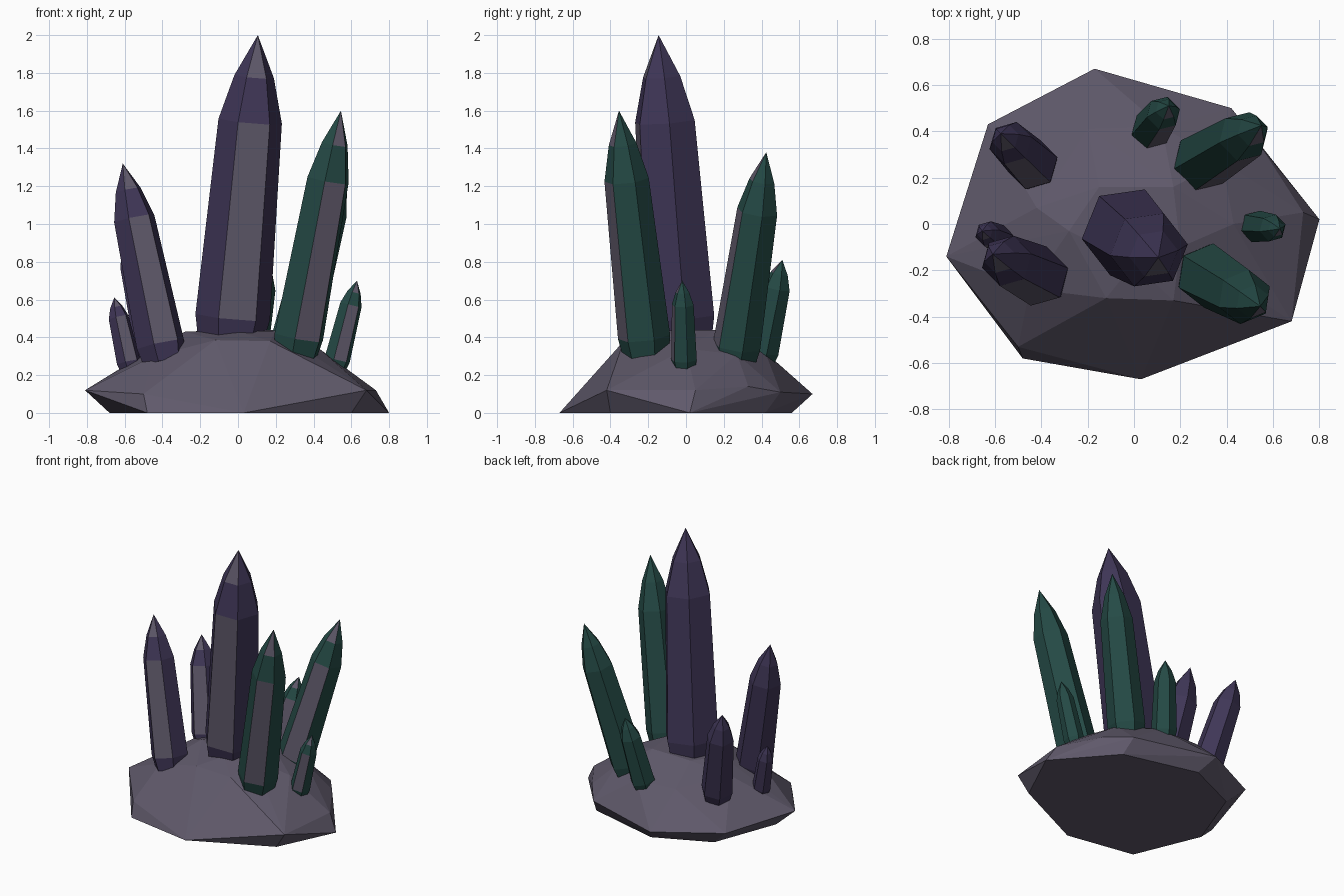
import bpy, bmesh, math
from mathutils import Vector

if "Cube" in bpy.data.objects:
    bpy.data.objects.remove(bpy.data.objects["Cube"])


def material(name, rgb):
    m = bpy.data.materials.new(name)
    m.diffuse_color = (*rgb, 1)
    m.use_nodes = True
    m.node_tree.nodes["Principled BSDF"].inputs["Base Color"].default_value = m.diffuse_color
    return m


STONE = material("stone", (0.115, 0.10, 0.145))
VIOLET = material("violet", (0.05, 0.037, 0.095))
TEAL = material("teal", (0.018, 0.068, 0.06))


def finish(bm, name, mats):
    bmesh.ops.recalc_face_normals(bm, faces=bm.faces)
    me = bpy.data.meshes.new(name)
    bm.to_mesh(me)
    bm.free()
    for m in mats:
        me.materials.append(m)
    ob = bpy.data.objects.new(name, me)
    bpy.context.collection.objects.link(ob)
    return ob


# Faceted rock base: hull of foot, rim, shoulder and crown points
def rock():
    points = [
        # foot
        (0.80, 0.02, 0), (0.45, 0.42, 0), (-0.1, 0.56, 0), (-0.5, 0.38, 0),
        (-0.68, -0.1, 0), (-0.48, -0.58, 0), (0.03, -0.67, 0), (0.6, -0.4, 0),
        # rim
        (0.73, 0.05, 0.12), (0.55, 0.33, 0.14), (0.42, 0.50, 0.11),
        (-0.17, 0.67, 0.10), (-0.63, 0.43, 0.12), (-0.81, -0.14, 0.12),
        (-0.5, -0.53, 0.10), (0.68, -0.42, 0.12),
        # shoulder
        (-0.12, -0.32, 0.385), (0.17, -0.33, 0.38), (-0.45, -0.28, 0.30),
        (-0.42, 0.07, 0.36), (-0.2, 0.41, 0.33), (0.12, 0.42, 0.32),
        (0.43, 0.0, 0.34), (0.38, 0.27, 0.31),
        # crown
        (-0.28, -0.03, 0.43), (-0.15, 0.16, 0.435), (0.17, 0.16, 0.44),
        (0.20, -0.1, 0.435), (0.0, -0.17, 0.43)]
    bm = bmesh.new()
    for p in points:
        bm.verts.new(p)
    res = bmesh.ops.convex_hull(bm, input=bm.verts)
    loose = [v for v in bm.verts if not v.link_faces]
    bmesh.ops.delete(bm, geom=loose, context='VERTS')
    bmesh.ops.dissolve_limit(bm, angle_limit=math.radians(2),
                             verts=bm.verts, edges=bm.edges)
    finish(bm, "rock_base", [STONE])


# Six-sided crystal along base -> tip, with one stone-grey side
def crystal(name, base, tip, r, mat, phase=15):
    base, tip = Vector(base), Vector(tip)
    axis = tip - base
    rot = Vector((0, 0, 1)).rotation_difference(axis)
    bm = bmesh.new()
    rings = []
    for t, s in [(-0.04, 0.86), (0.05, 1.0), (0.71, 0.85), (0.86, 0.53)]:
        ring = []
        for k in range(6):
            a = math.radians(phase + 60 * k)
            off = rot @ Vector((math.cos(a), math.sin(a), 0))
            ring.append(bm.verts.new(base + axis * t + off * r * s))
        rings.append(ring)
    apex = bm.verts.new(tip)
    bm.faces.new(rings[0])
    for i, (lo, hi) in enumerate(zip(rings, rings[1:])):
        for k in range(6):
            n = (k + 1) % 6
            f = bm.faces.new((lo[k], lo[n], hi[n], hi[k]))
            f.material_index = int(k == 4 and i == 1)
    for k in range(6):
        f = bm.faces.new((rings[-1][k], rings[-1][(k + 1) % 6], apex))
        f.material_index = int(k == 4)
    finish(bm, name, [mat, STONE])


rock()
# Violet crystals: centre and left
crystal("crystal_main", (-0.035, -0.03, 0.43), (0.105, -0.145, 2.0), 0.2, VIOLET, 8)
crystal("crystal_front_left", (-0.40, -0.23, 0.31), (-0.61, -0.13, 1.32), 0.132, VIOLET)
crystal("crystal_back_left", (-0.43, 0.25, 0.30), (-0.575, 0.39, 0.98), 0.112, VIOLET)
crystal("crystal_small_left", (-0.575, -0.07, 0.25), (-0.655, -0.03, 0.61), 0.065, VIOLET)
# Teal crystals: right and back
crystal("crystal_front_right", (0.31, -0.215, 0.34), (0.545, -0.355, 1.6), 0.14, TEAL, 22)
crystal("crystal_back_right", (0.28, 0.26, 0.30), (0.55, 0.425, 1.38), 0.13, TEAL)
crystal("crystal_small_back", (0.07, 0.40, 0.30), (0.15, 0.51, 0.81), 0.088, TEAL)
crystal("crystal_small_right", (0.52, -0.01, 0.26), (0.63, -0.02, 0.70), 0.07, TEAL)
